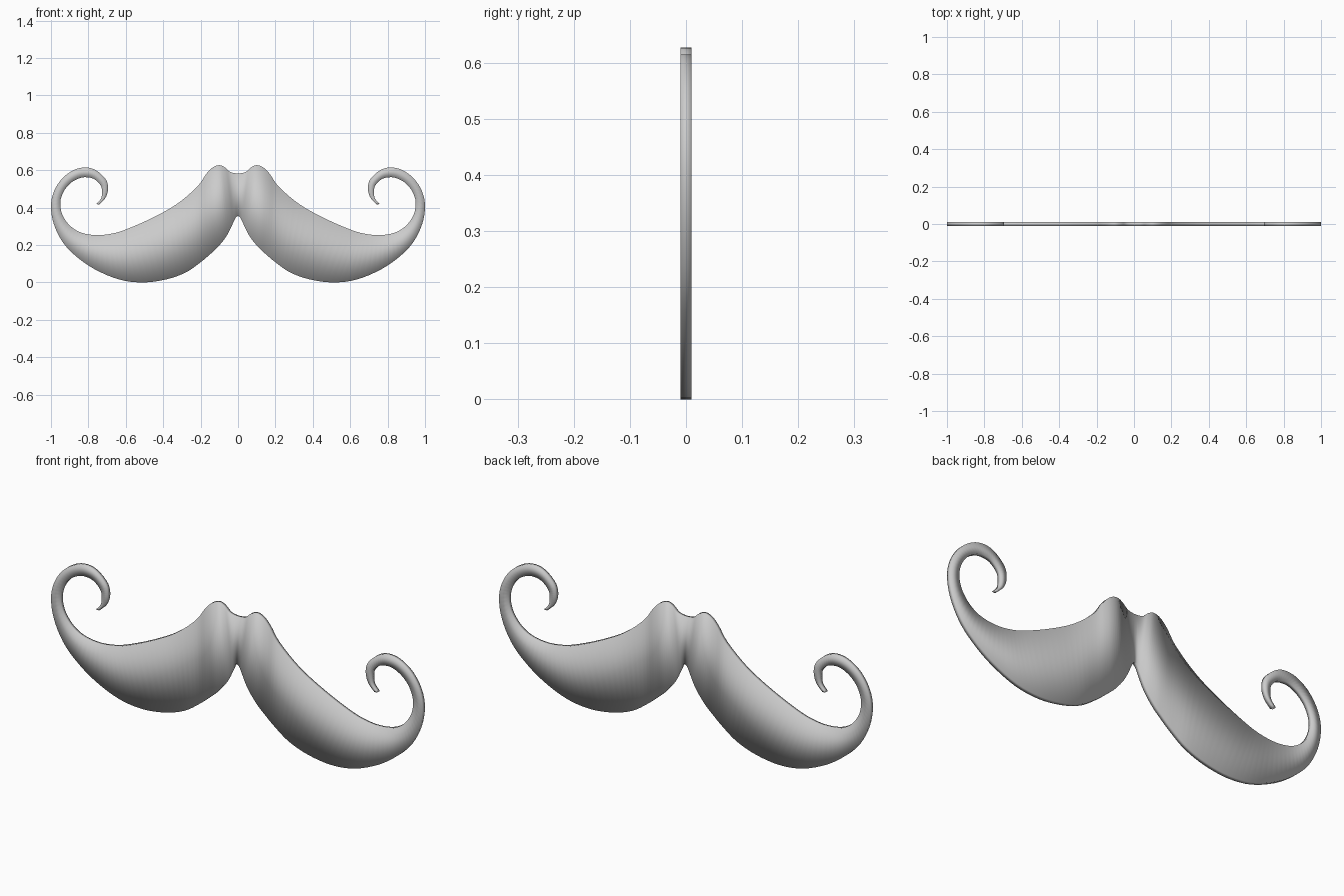
import bpy, bmesh
from mathutils import Vector

if "Cube" in bpy.data.objects:
    bpy.data.objects.remove(bpy.data.objects["Cube"])

HALF = 0.01   # half thickness
STEPS = 4     # subdivisions between stations

# Right half from centre to curl tip: upper x, z, lower x, z
stations = [Vector(s) for s in (
    (0, .583, 0, .355), (.04, .590, .015, .342), (.07, .615, .03, .310),
    (.10, .627, .06, .250), (.135, .615, .107, .190), (.17, .580, .15, .150),
    (.22, .510, .20, .108), (.33, .417, .28, .053), (.465, .342, .385, .016),
    (.60, .283, .51, 0), (.68, .260, .636, .016), (.76, .253, .765, .070),
    (.84, .267, .866, .140), (.90, .305, .936, .214), (.94, .364, .984, .310),
    (.95, .430, 1, .406), (.93, .490, .984, .487), (.89, .535, .94, .556),
    (.84, .560, .88, .600), (.797, .561, .818, .615), (.765, .550, .76, .600),
    (.735, .520, .706, .550), (.727, .490, .695, .497),
    (.732, .450, .71, .450), (.757, .419, .742, .417))]


def mirrored(s):
    return Vector((-s[0], s[1], -s[2], s[3]))


def smooth(points):
    """Catmull-Rom curve through the stations."""
    pts = [mirrored(points[1])] + points + [points[-1] * 2 - points[-2]]
    out = []
    for a, b, c, d in zip(pts, pts[1:], pts[2:], pts[3:]):
        for i in range(STEPS):
            t = i / STEPS
            out.append(0.5 * (2 * b + (c - a) * t + (2 * a - 5 * b + 4 * c - d) * t ** 2
                              + (3 * b - a - 3 * c + d) * t ** 3))
    return out + [points[-1]]


# Thin moustache slab: one four-cornered section per station, both sides
right = smooth(stations)
rows = [mirrored(s) for s in reversed(right[1:])] + right
bm = bmesh.new()
rings = [[bm.verts.new(p) for p in ((ux, -HALF, uz), (ux, HALF, uz),
                                    (lx, HALF, lz), (lx, -HALF, lz))]
         for ux, uz, lx, lz in rows]
for a, b in zip(rings, rings[1:]):
    for i in range(4):
        j = (i + 1) % 4
        bm.faces.new((a[i], a[j], b[j], b[i]))
bm.faces.new(rings[0])
bm.faces.new(rings[-1])
bmesh.ops.recalc_face_normals(bm, faces=bm.faces)
for f in bm.faces:
    f.smooth = True

mesh = bpy.data.meshes.new("moustache")
bm.to_mesh(mesh)
bm.free()
bpy.context.collection.objects.link(bpy.data.objects.new("moustache", mesh))
